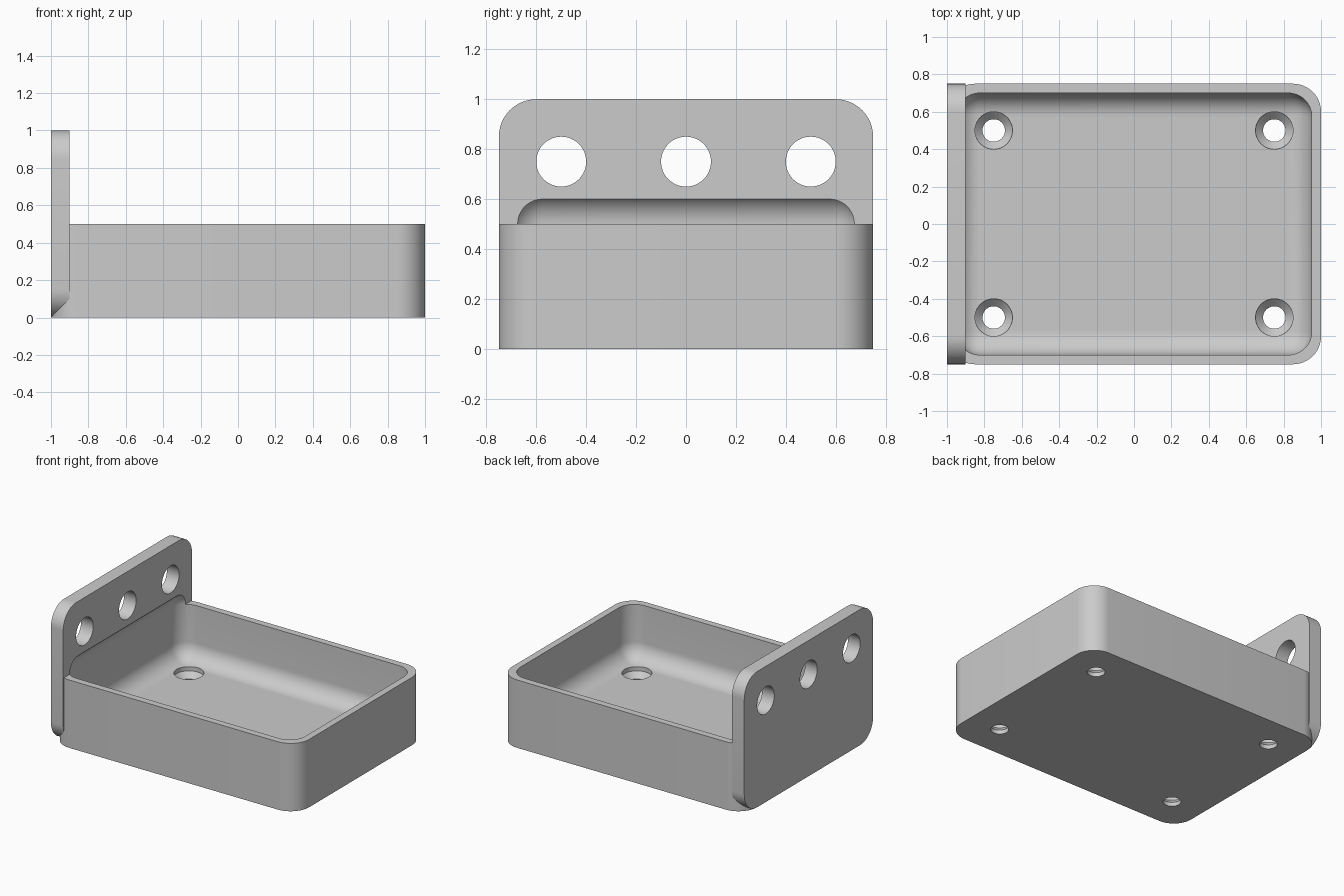
import bpy, bmesh
from math import pi, sin, cos, radians
from mathutils import Matrix, Vector

default = bpy.data.objects.get("Cube")
if default:
    bpy.data.objects.remove(default, do_unlink=True)

grey = bpy.data.materials.new("plain grey")
grey.use_nodes = True
colour = (0.6, 0.6, 0.6, 1)
grey.diffuse_color = colour
grey.node_tree.nodes["Principled BSDF"].inputs["Base Color"].default_value = colour


def finish(name, bm):
    bmesh.ops.recalc_face_normals(bm, faces=bm.faces)
    mesh = bpy.data.meshes.new(name)
    bm.to_mesh(mesh)
    bm.free()
    mesh.materials.append(grey)
    obj = bpy.data.objects.new(name, mesh)
    bpy.context.collection.objects.link(obj)
    return obj


def rounded_slab(name, half_u, half_v, radius, thickness, matrix, steps=12):
    """Rounded rectangle extruded along its local z, then placed by matrix."""
    bm = bmesh.new()
    ring = []
    for corner, (su, sv) in enumerate([(1, 1), (-1, 1), (-1, -1), (1, -1)]):
        for i in range(steps + 1):
            a = (corner + i / steps) * pi / 2
            ring.append(bm.verts.new((su * (half_u - radius) + radius * cos(a),
                                      sv * (half_v - radius) + radius * sin(a), 0)))
    face = bm.faces.new(ring)
    top = bmesh.ops.extrude_face_region(bm, geom=[face])["geom"]
    bmesh.ops.translate(bm, vec=(0, 0, thickness),
                        verts=[v for v in top if isinstance(v, bmesh.types.BMVert)])
    bm.transform(matrix)
    return finish(name, bm)


def lathe(name, profile, matrix, sides=48):
    """Closed solid turned around local z from (radius, height) points."""
    bm = bmesh.new()
    rings = [[bm.verts.new((r * cos(2 * pi * i / sides), r * sin(2 * pi * i / sides), z))
              for i in range(sides)] for r, z in profile]
    for low, high in zip(rings, rings[1:]):
        for i in range(sides):
            j = (i + 1) % sides
            bm.faces.new((low[i], low[j], high[j], high[i]))
    bm.faces.new(rings[0])
    bm.faces.new(rings[-1])
    bm.transform(matrix)
    return finish(name, bm)


def combine(target, other, operation):
    mod = target.modifiers.new(other.name, "BOOLEAN")
    mod.operation = operation
    mod.solver = "EXACT"
    mod.object = other
    bpy.ops.object.select_all(action="DESELECT")
    bpy.context.view_layer.objects.active = target
    target.select_set(True)
    bpy.ops.object.modifier_apply(modifier=mod.name)
    bpy.data.objects.remove(other, do_unlink=True)


# Tray block with rounded upright corners
tray = rounded_slab("wall_tray", 1, 0.75, 0.15, 0.5, Matrix())

# Upright mounting plate: local x -> y, local y -> z, local z -> x
turn = Matrix(((0, 0, 1, 0), (1, 0, 0, 0), (0, 1, 0, 0), (0, 0, 0, 1)))
plate = rounded_slab("mounting_plate", 0.75, 0.5, 0.15, 0.1,
                     Matrix.Translation((-1, 0, 0.5)) @ turn)
combine(tray, plate, "UNION")

# Hollow: a fully rounded box that also scoops into the plate
bm = bmesh.new()
bmesh.ops.create_cube(bm, size=1)
bm.transform(Matrix.Translation((0, 0, 0.3625)) @ Matrix.Diagonal((1.9, 1.4, 0.525, 1)))
bmesh.ops.bevel(bm, geom=bm.edges[:], offset=0.125, segments=12, profile=0.5,
                affect="EDGES", clamp_overlap=True)
combine(tray, finish("hollow_cutter", bm), "DIFFERENCE")

# Countersunk floor holes
for x in (-0.75, 0.75):
    for y in (-0.5, 0.5):
        sink = lathe("floor_hole_cutter",
                     [(0.06, -0.1), (0.06, 0.03), (0.1, 0.07), (0.1, 0.2)],
                     Matrix.Translation((x, y, 0)))
        combine(tray, sink, "DIFFERENCE")

# Three plain holes through the plate
for y in (-0.5, 0, 0.5):
    hole = lathe("plate_hole_cutter", [(0.1, -0.2), (0.1, 0.2)],
                 Matrix.Translation((-0.95, y, 0.75)) @ turn)
    combine(tray, hole, "DIFFERENCE")

bpy.context.view_layer.objects.active = tray
tray.select_set(True)
bpy.ops.object.shade_smooth_by_angle(angle=radians(25))
